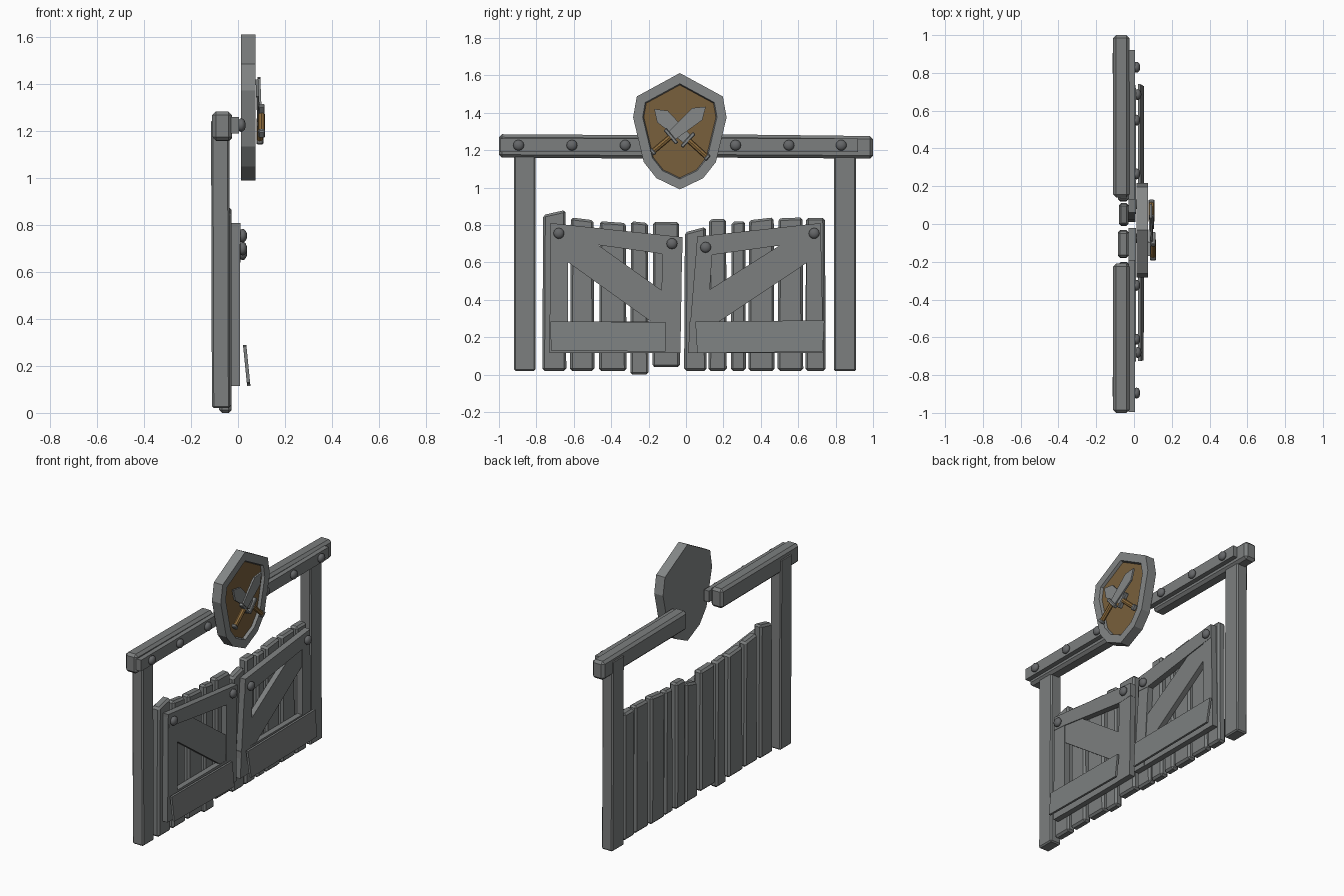
import bpy, bmesh, math
from mathutils import Vector, Matrix

if "Cube" in bpy.data.objects:
    bpy.data.objects.remove(bpy.data.objects["Cube"])


def mat(name, rgb):
    m = bpy.data.materials.new(name)
    m.diffuse_color = (*rgb, 1)
    m.use_nodes = True
    m.node_tree.nodes["Principled BSDF"].inputs["Base Color"].default_value = m.diffuse_color
    return m


WOOD = mat("weathered_grey", (0.20, 0.21, 0.21))
STEEL = mat("steel_grey", (0.23, 0.24, 0.24))
IRON = mat("bolt_iron", (0.13, 0.135, 0.14))
TAN = mat("shield_tan", (0.19, 0.115, 0.045))
GRIP = mat("grip_brown", (0.27, 0.15, 0.045))


def finish(bm, name, mats, bevel=0):
    bmesh.ops.recalc_face_normals(bm, faces=bm.faces)
    me = bpy.data.meshes.new(name)
    bm.to_mesh(me)
    bm.free()
    for m in mats:
        me.materials.append(m)
    ob = bpy.data.objects.new(name, me)
    bpy.context.collection.objects.link(ob)
    if bevel:
        b = ob.modifiers.new("bevel", "BEVEL")
        b.width, b.segments = bevel, 1
    return ob


def prism(name, pts, x0, x1, m, bevel=0, lean=0):
    """Extrude a (y, z) outline from x0 to x1; lean shifts x with height."""
    bm = bmesh.new()
    zc = sum(p[1] for p in pts) / len(pts)
    a, b = ([bm.verts.new((x + lean * (z - zc), y, z)) for y, z in pts] for x in (x0, x1))
    bm.faces.new(a)
    bm.faces.new(b)
    for i in range(len(pts)):
        j = (i + 1) % len(pts)
        bm.faces.new((a[i], a[j], b[j], b[i]))
    return finish(bm, name, [m], bevel)


def rect(y0, y1, z0, z1):
    return [(y0, z0), (y1, z0), (y1, z1), (y0, z1)]


# Posts
for y0, y1 in ((-0.92, -0.805), (0.79, 0.91)):
    prism("post", rect(y0, y1, 0.02, 1.25), -0.113, -0.035, WOOD, 0.008, -0.003)

# Broken top beam with raised front strips
prism("beam_left", [(-1, 1.16), (-0.21, 1.155), (-0.21, 1.28), (-1, 1.285)], -0.11, -0.025, WOOD, 0.016)
prism("beam_right", [(0.14, 1.16), (1, 1.155), (1, 1.275), (0.14, 1.285)], -0.11, -0.025, WOOD, 0.016)
prism("beam_strip_left", rect(-0.995, -0.19, 1.19, 1.262), -0.03, 0.005, WOOD)
prism("beam_strip_right", rect(0.13, 0.92, 1.19, 1.262), -0.03, 0.005, WOOD)

# Gate planks: y0, y1, bottom, top at y0, top at y1
planks = [(-0.768, -0.64, .02, .853, .88), (-0.62, -0.49, .02, .84, .825),
          (-0.465, -0.318, .02, .82, .81), (-0.298, -0.2, 0, .82, .81),
          (-0.18, -0.033, .04, .817, .815), (-0.01, 0.11, .02, .76, .79),
          (0.12, 0.218, .02, .83, .832), (0.24, 0.32, .02, .817, .82),
          (0.333, 0.473, .02, .825, .84), (0.49, 0.627, .02, .835, .84),
          (0.638, 0.747, .02, .838, .838)]
for i, (y0, y1, b, t0, t1) in enumerate(planks):
    d = 0.005 * (i % 2)
    prism("plank", [(y0, b), (y1, b), (y1 - .004, t1), (y0 + .004, t0)],
          -0.085 + d, -0.028, WOOD, 0.012)

# Gate frames: stiles, rails and diagonal brace
frames = {
    "left": {
        "top_rail": [(-.725, .81), (-.02, .735), (-.02, .65), (-.125, .645), (-.63, .715), (-.72, .72)],
        "outer_stile": [(-.725, .79), (-.63, .74), (-.63, .115), (-.73, .115)],
        "inner_stile": [(-.127, .68), (-.02, .71), (-.03, .115), (-.135, .115)],
        "bottom_rail": rect(-.72, -.04, .115, .285),
        "brace": [(-.63, .715), (-.47, .693), (-.13, .45), (-.13, .25), (-.19, .285), (-.63, .60)]},
    "right": {
        "top_rail": [(.06, .738), (.72, .81), (.72, .72), (.645, .71), (.14, .64), (.053, .645)],
        "outer_stile": [(.645, .74), (.72, .80), (.735, .115), (.645, .115)],
        "inner_stile": [(.06, .73), (.14, .68), (.14, .64), (.103, .115), (.01, .115)],
        "bottom_rail": rect(.02, .73, .115, .285),
        "brace": [(.645, .71), (.50, .69), (.12, .45), (.11, .25), (.18, .285), (.65, .60)]}}
depth = {"top_rail": 0.011, "outer_stile": 0.009, "inner_stile": 0.009, "bottom_rail": 0.007, "brace": 0.005}
for side, parts in frames.items():
    for part, pts in parts.items():
        prism(f"{side}_{part}", pts, -0.029, depth[part], WOOD)

# Kick boards across the gate bottoms
prism("kick_board_left", [(-.725, .285), (-.11, .28), (-.11, .122), (-.722, .13)], .03, .044, WOOD, 0, -0.1)
prism("kick_board_right", [(.05, .283), (.74, .29), (.73, .122), (.06, .115)], .03, .044, WOOD, 0, -0.1)

# Round-headed bolts
bolts = [(y, 1.226, .004) for y in (-.895, -.61, -.325, .265, .55, .83)]
bolts += [(-.68, .755, .01), (-.075, .70, .01), (.105, .68, .01), (.685, .755, .01)]
for y, z, x in bolts:
    bm = bmesh.new()
    bmesh.ops.create_uvsphere(bm, u_segments=12, v_segments=8, radius=1)
    M = (Matrix.Translation((x + .01, y, z)) @ Matrix.Diagonal((.019, .029, .029, 1))
         @ Matrix.Rotation(math.pi / 2, 4, 'Y'))
    bm.transform(M)
    for f in bm.faces:
        f.smooth = True
    finish(bm, "bolt", [IRON])

# Shield: solid body with a recessed tan panel
half = [(.23, 1.487), (.25, 1.375), (.193, 1.136), (.125, 1.05)]
C = -0.033
outline = [(C, 1.612)] + [(C + y, z) for y, z in half] + [(C, .99)] + [(C - y, z) for y, z in half[::-1]]
bm = bmesh.new()
back = bm.faces.new([bm.verts.new((.012, y, z)) for y, z in outline])
front = bmesh.ops.extrude_face_region(bm, geom=[back], use_keep_orig=True)["geom"]
fv = [g for g in front if isinstance(g, bmesh.types.BMVert)]
panel = next(g for g in front if isinstance(g, bmesh.types.BMFace))
bmesh.ops.translate(bm, verts=fv, vec=(.063, 0, 0))
bmesh.ops.recalc_face_normals(bm, faces=bm.faces)
bmesh.ops.inset_region(bm, faces=[panel], thickness=.05, use_even_offset=True)
bmesh.ops.inset_region(bm, faces=[panel], thickness=.006, use_even_offset=True)
bmesh.ops.translate(bm, verts=list(panel.verts), vec=(-.018, 0, 0))
panel.material_index = 1
finish(bm, "shield", [STEEL, TAN])


# Crossed swords
def sword(tip, end, x):
    t = Vector(tip)
    d = Vector(end) - t
    L = d.length
    d.normalize()
    p = Vector((-d.y, d.x))

    def at(s, w):
        return tuple(t + d * s + p * w)

    def bar(s0, s1, w):
        return [at(s0, -w), at(s1, -w), at(s1, w), at(s0, w)]

    prism("sword_blade", [at(0, 0), at(.06, .042), at(.24, .028), at(.24, -.028), at(.06, -.042)],
          x, x + .012, STEEL, 0, -0.04)
    prism("sword_guard", bar(.235, .255, .05), x + .002, x + .028, STEEL, .004)
    # Eight-sided grip
    a, b = at(.25, 0), at(L - .018, 0)
    bm = bmesh.new()
    bmesh.ops.create_cone(bm, cap_ends=True, segments=8, radius1=.015, radius2=.015, depth=L - .268)
    axis = Vector((0, b[0] - a[0], b[1] - a[1]))
    mid = Vector((x + .015, (a[0] + b[0]) / 2, (a[1] + b[1]) / 2))
    bm.transform(Matrix.Translation(mid) @ axis.to_track_quat('Z', 'Y').to_matrix().to_4x4())
    finish(bm, "sword_grip", [GRIP])
    prism("sword_pommel", bar(L - .02, L, .019), x, x + .03, STEEL, .005)


sword((-.17, 1.42), (.12, 1.155), .078)
sword((.106, 1.432), (-.185, 1.185), .086)
